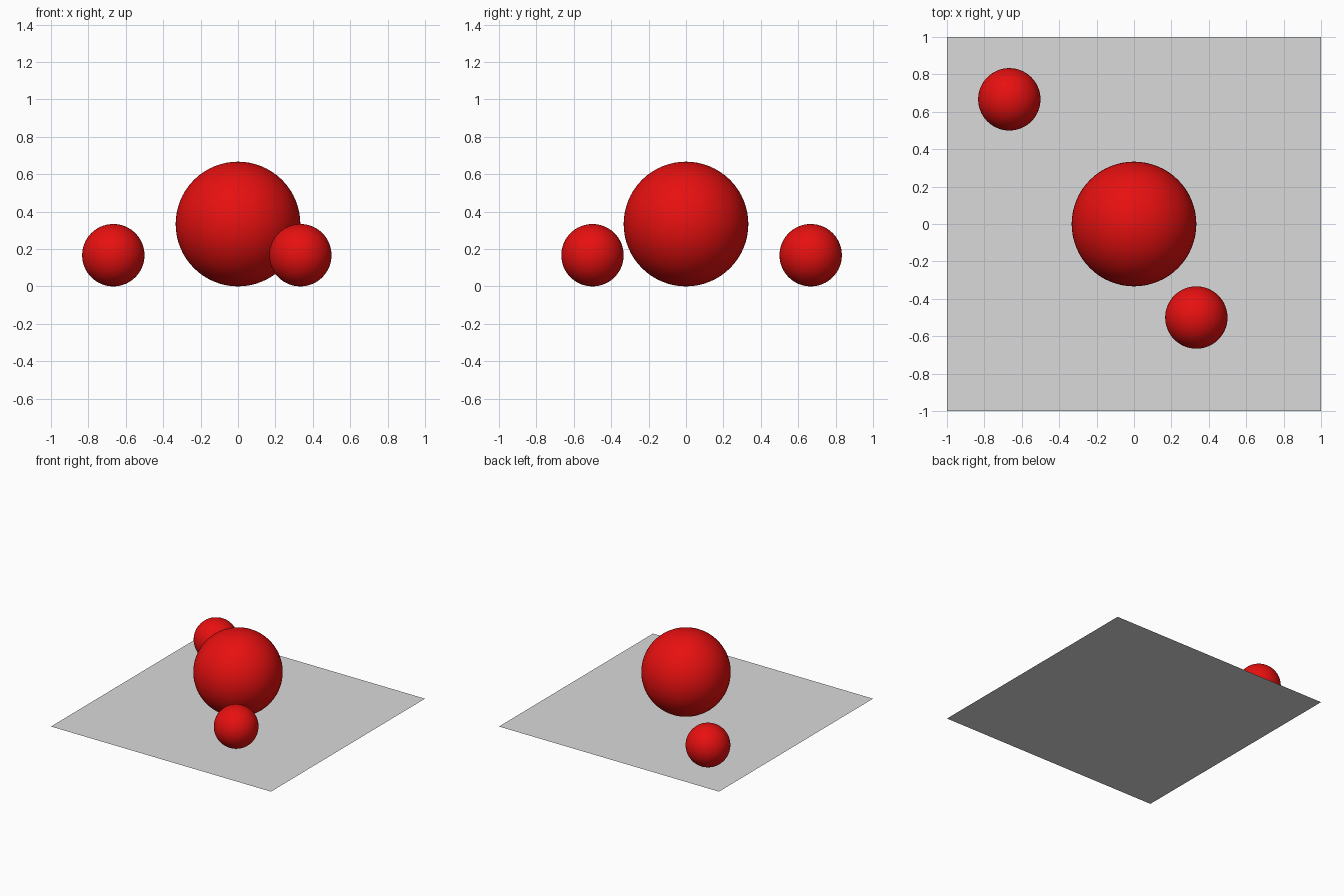
import bpy

cube = bpy.data.objects.get("Cube")
if cube:
    bpy.data.objects.remove(cube, do_unlink=True)


def make_material(name, rgb):
    mat = bpy.data.materials.new(name)
    mat.use_nodes = True
    color = (*rgb, 1)
    mat.diffuse_color = color
    shader = next(n for n in mat.node_tree.nodes if n.type == "BSDF_PRINCIPLED")
    shader.inputs["Base Color"].default_value = color
    return mat


red = make_material("bright red", (0.8, 0.005, 0.005))
grey = make_material("light grey", (0.7, 0.7, 0.7))


def add_ball(name, x, y, radius):
    """Smooth ball resting on the floor."""
    bpy.ops.mesh.primitive_uv_sphere_add(
        segments=64, ring_count=32, radius=radius, location=(x, y, radius))
    ball = bpy.context.object
    ball.name = name
    ball.data.materials.append(red)
    bpy.ops.object.shade_smooth()


# Flat square floor
bpy.ops.mesh.primitive_plane_add(size=2, location=(0, 0, 0))
floor = bpy.context.object
floor.name = "floor"
floor.data.materials.append(grey)

# Large ball in the middle, two half-size balls around it
big = 1 / 3
add_ball("large_ball", 0, 0, big)
add_ball("front_small_ball", big, -big * 1.5, big / 2)
add_ball("back_small_ball", -big * 2, big * 2, big / 2)
